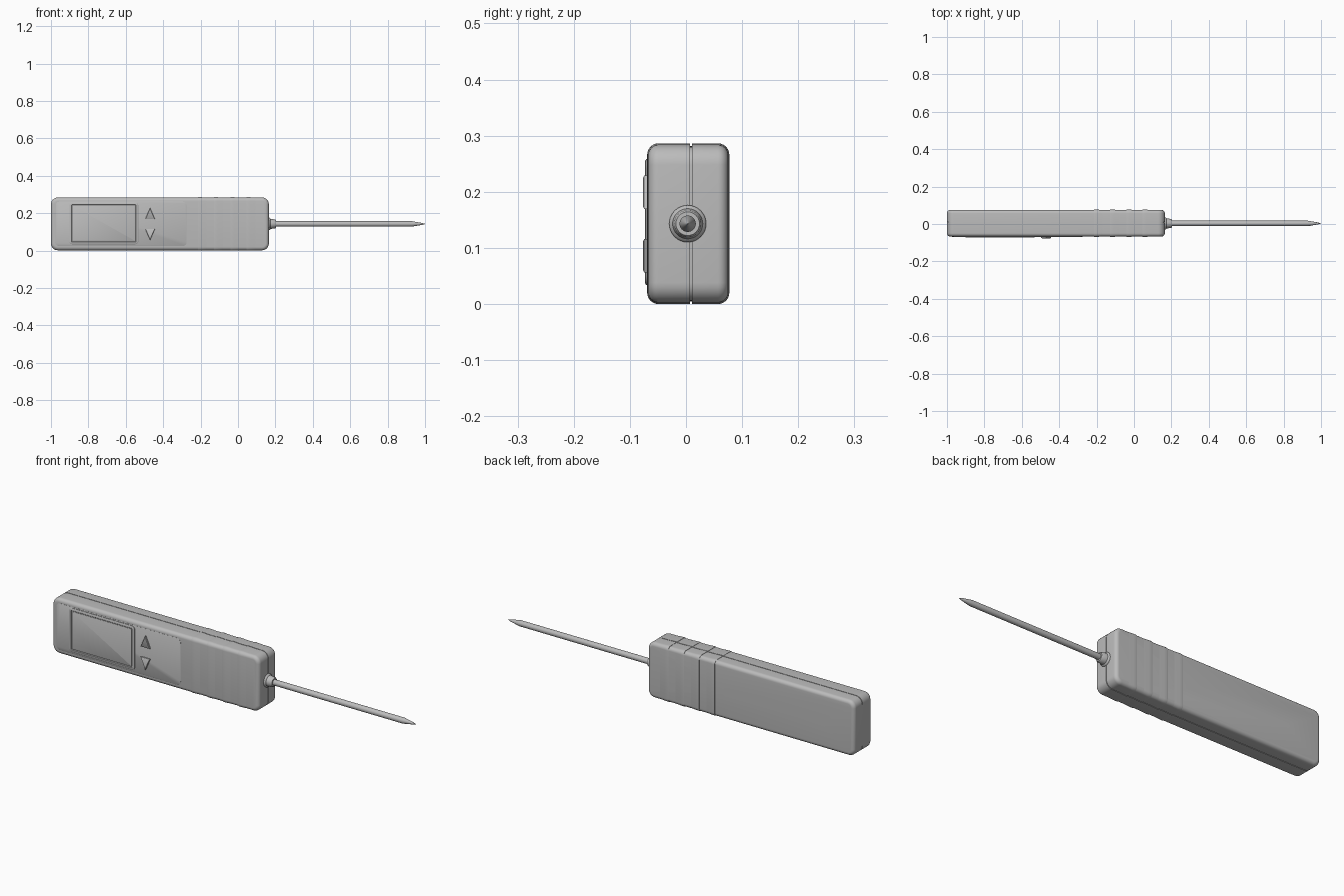
import bpy, bmesh, math
from mathutils import Vector

if "Cube" in bpy.data.objects:
    bpy.data.objects.remove(bpy.data.objects["Cube"])

grey = bpy.data.materials.new("plain grey")
grey.diffuse_color = (0.5, 0.5, 0.5, 1)
grey.use_nodes = True
grey.node_tree.nodes["Principled BSDF"].inputs["Base Color"].default_value = grey.diffuse_color

CZ = 0.143                       # height of the long axis
X0, X1 = -1.0, 0.165             # casing ends
Y0, Y1 = -0.067, 0.075           # casing front and back
Z0, Z1 = 0.002, 0.284            # casing bottom and top
SEAM = 0.009                     # depth of the parting line


def finish(name, bm, angle=35):
    bmesh.ops.recalc_face_normals(bm, faces=bm.faces)
    me = bpy.data.meshes.new(name)
    bm.to_mesh(me)
    bm.free()
    me.materials.append(grey)
    me.shade_smooth()
    me.set_sharp_from_angle(angle=math.radians(angle))
    ob = bpy.data.objects.new(name, me)
    bpy.context.collection.objects.link(ob)
    return ob


def loft(name, rings, closed=False):
    """Skin a row of equal rings; cap the ends, or join last to first."""
    bm = bmesh.new()
    vs = [[bm.verts.new(p) for p in r] for r in rings]
    n = len(vs[0])
    pairs = list(zip(vs, vs[1:])) + ([(vs[-1], vs[0])] if closed else [])
    for a, b in pairs:
        for i in range(n):
            j = (i + 1) % n
            bm.faces.new((a[i], a[j], b[j], b[i]))
    if not closed:
        bm.faces.new(vs[0])
        bm.faces.new(vs[-1])
    return finish(name, bm)


def round_rect(a0, a1, b0, b1, r, seg=6, notch=None):
    """Rounded rectangle, with an optional parting-line notch on two sides."""
    pts = []
    corners = [(a1 - r, b1 - r), (a0 + r, b1 - r), (a0 + r, b0 + r), (a1 - r, b0 + r)]
    for k, (ca, cb) in enumerate(corners):
        for s in range(seg + 1):
            t = math.pi / 2 * (k + s / seg)
            pts.append((ca + r * math.cos(t), cb + r * math.sin(t)))
        if notch is not None and k in (0, 2):
            d, e = (1, b1) if k == 0 else (-1, b0)
            pts += [(notch + d * w, e - d * h)
                    for w, h in ((.0015, 0), (.0015, .005), (-.0015, .005), (-.0015, 0))]
    return pts


def slab_ring(x0, x1, z0, z1, r, y, inset=0):
    return [(a, y, b) for a, b in round_rect(x0 + inset, x1 - inset, z0 + inset,
                                             z1 - inset, max(r - inset, .001))]


# Casing: rounded shells meeting at a thin parting groove
R = 0.018
prof = []
for i in range(7):
    t = math.pi / 2 * i / 6
    prof.append((Y0 + R * (1 - math.sin(t)), R * (1 - math.cos(t))))
back = [(Y1 - (y - Y0), ins) for y, ins in prof]
prof = prof[::-1] + [(SEAM - .0015, 0), (SEAM - .0015, .004),
                     (SEAM + .0015, .004), (SEAM + .0015, 0)] + back
casing = loft("casing", [slab_ring(X0, X1, Z0, Z1, .036, y, i) for y, i in prof])

# Screw recesses in the back of the casing
for x in (-0.81, -0.316):
    bm = bmesh.new()
    bmesh.ops.create_cone(bm, cap_ends=True, segments=20, radius1=.014, radius2=.014, depth=.02)
    for v in bm.verts:
        v.co = Vector((x + v.co.x, Y1 + v.co.z, CZ + v.co.y))
    cutter = finish("screw_hole_cutter", bm)
    cutter.hide_render = True
    cutter.hide_viewport = True
    mod = casing.modifiers.new("screw hole", 'BOOLEAN')
    mod.operation = 'DIFFERENCE'
    mod.solver = 'EXACT'
    mod.object = cutter
    # Slotless domed screw head at the bottom of the recess
    loft("screw", [[(x + r * math.cos(i * math.pi / 3), y, CZ + r * math.sin(i * math.pi / 3))
                    for i in range(6)] for y, r in ((Y1 - .012, .009), (Y1 - .006, .009),
                                                    (Y1 - .005, .007))])

# Grip ribs: steep step on one side, gentle ramp on the other
for x in (-0.215, -0.128, -0.041, 0.046):
    rings = []
    for dx, d in ((0, -.002), (0, .0015), (.004, .0022), (.02, .0016), (.055, -.0005)):
        rings.append([(x + dx, a, b) for a, b in
                      round_rect(Y0 - d, Y1 + d, Z0 - d, Z1 + d, R + d, notch=SEAM)])
    loft("grip_rib", rings)

# Face plate around the controls
loft("face_plate", [slab_ring(-.975, -.275, .024, .262, .022, y, i)
                    for y, i in ((Y0 + .002, 0), (Y0 - .0006, 0), (Y0 - .0012, .001))])

# Screen bezel and sunken screen
S = (-.902, -.533, .034, .258)
loft("screen_bezel", [slab_ring(*S, .016, y, i) for y, i in
                      ((Y0 + .002, 0), (Y0 - .004, 0), (Y0 - .006, .003),
                       (Y0 - .006, .012), (Y0 - .004, .014), (Y0 + .002, .014))], closed=True)
loft("screen", [slab_ring(*S, .02, y, i) for y, i in
                ((Y0 + .002, .017), (Y0 - .0035, .017), (Y0 - .0045, .019))])

# Triangular up and down buttons
for name, z, s in (("up_button", .198, 1), ("down_button", .087, -1)):
    tri = ((-.026, -.029), (.026, -.029), (0, .031))
    loft(name, [[(-.47 + k * a, y, z + s * (k * b)) for a, b in tri]
                for y, k in ((Y0 + .002, 1), (Y0 - .0075, 1), (Y0 - .0095, .86))])

# Probe: flared collar, rod and pointed tip
def turned(name, stations, seg=32):
    return loft(name, [[(x, .003 + r * math.cos(2 * math.pi * i / seg),
                         CZ + r * math.sin(2 * math.pi * i / seg)) for i in range(seg)]
                       for x, r in stations])

turned("probe_collar", ((.155, .033), (.168, .033), (.171, .031), (.174, .027),
                        (.198, .024), (.203, .021), (.203, .012)))
turned("probe_rod", ((.19, .0145), (.93, .0145), (.985, .005), (.998, .0012), (1.0, .0003)))
